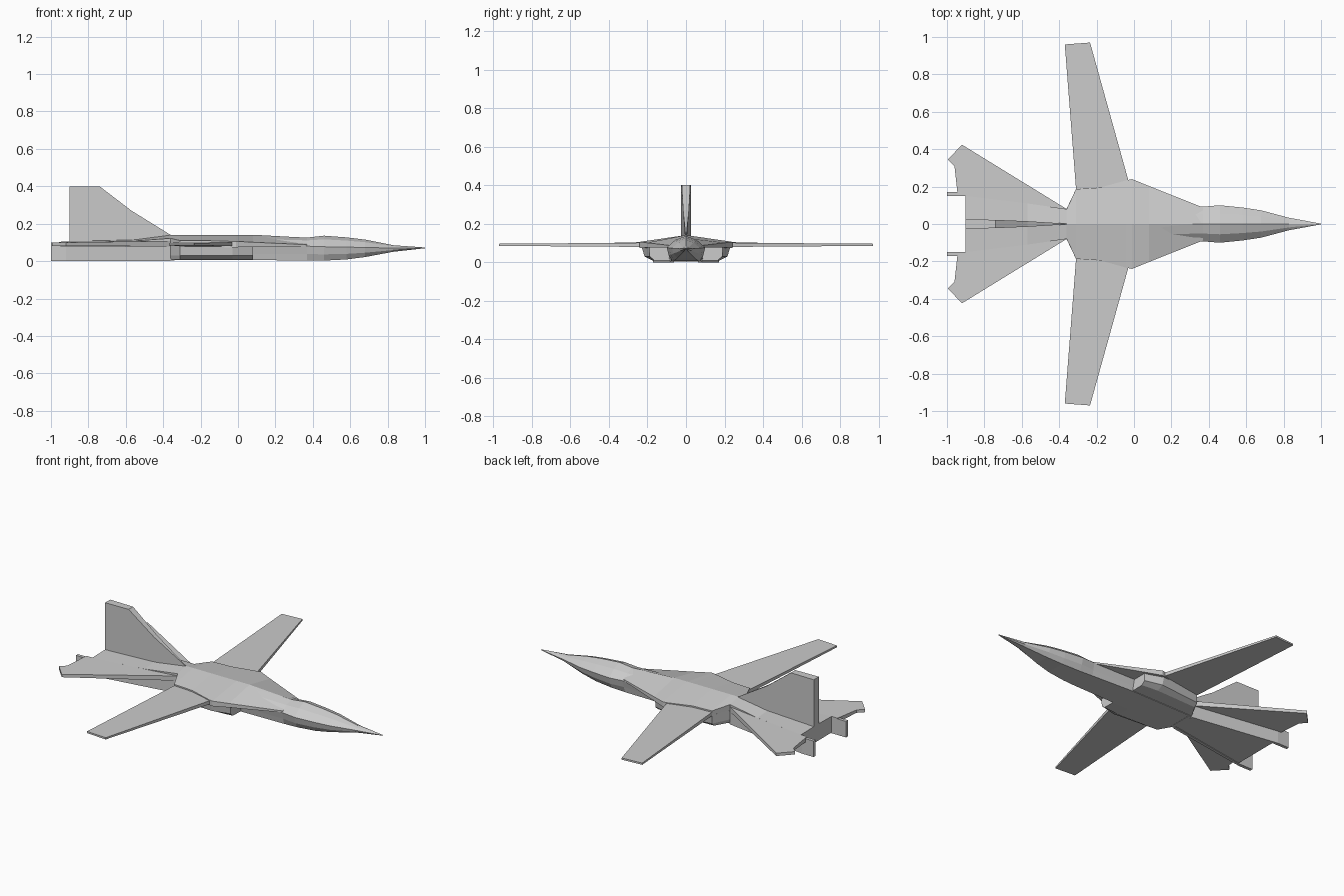
import bpy, bmesh


def loft(name, rings):
    """Skin a row of equal-length point rings and cap both ends."""
    bm = bmesh.new()
    rows = [[bm.verts.new(p) for p in ring] for ring in rings]
    n = len(rows[0])
    for a, b in zip(rows, rows[1:]):
        for i in range(n):
            j = (i + 1) % n
            bm.faces.new((a[i], a[j], b[j], b[i]))
    bm.faces.new(rows[0])
    bm.faces.new(rows[-1])
    bmesh.ops.remove_doubles(bm, verts=bm.verts, dist=0.0005)
    bmesh.ops.recalc_face_normals(bm, faces=bm.faces)
    mesh = bpy.data.meshes.new(name)
    bm.to_mesh(mesh)
    bm.free()
    ob = bpy.data.objects.new(name, mesh)
    bpy.context.collection.objects.link(ob)
    return ob


def mirrored(x, half):
    """Full ring at x from a half profile running top to bottom."""
    other = [(-y, z) for y, z in reversed(half) if y > 0]
    return [(x, y, z) for y, z in half + other]


def slab(name, outline, side):
    """Plan outline with its own bottom and top height per point."""
    return loft(name, [[(x, y * side, z0) for x, y, z0, z1 in outline],
                       [(x, y * side, z1) for x, y, z0, z1 in outline]])


# Nose, cockpit and belly: x, top z, half width, its z, belly half width, belly z
fuselage = [
    (1.00, .073, .002, .071, .001, .069),
    (0.83, .085, .033, .070, .018, .050),
    (0.68, .115, .073, .073, .045, .022),
    (0.58, .127, .088, .075, .060, .009),
    (0.46, .136, .100, .077, .070, .003),
    (0.37, .126, .093, .080, .075, .003),
    (0.08, .138, .100, .080, .085, .006),
    (-0.36, .135, .080, .080, .080, .005),
]
loft("fuselage", [mirrored(x, [(0, t), (w * .55, t - (t - zw) * .33), (w, zw),
                               (w * .9, zw - (zw - b) * .55), (wl, b)])
                  for x, t, w, zw, wl, b in fuselage])

# Wing glove and rear deck: x, ridge z, half width, edge top z, edge bottom z
deck = [
    (0.37, .125, .088, .088, .078),
    (0.08, .141, .203, .101, .076),
    (-0.01, .141, .240, .106, .074),
    (-0.04, .141, .234, .106, .074),
    (-0.18, .141, .195, .110, .074),
    (-0.31, .141, .187, .110, .074),
    (-0.36, .140, .080, .122, .074),
    (-0.57, .114, .110, .107, .074),
    (-0.90, .108, .150, .105, .074),
]
loft("glove_and_deck", [mirrored(x, [(0, t), (w, e), (w, b)])
                        for x, t, w, e, b in deck])

# Flaring rear body under the deck
loft("rear_body", [mirrored(x, [(w, .09), (w, .004)])
                   for x, w in ((-.34, .08), (-.36, .08), (-.90, .155))])

# Tail fin: x, z, half thickness
fin = [(-.90, .08, .025), (-.90, .40, .025), (-.74, .40, .022),
       (-.57, .27, .015), (-.36, .14, .002), (-.36, .08, .002)]
loft("tail_fin", [[(x, s * t, z) for x, z, t in fin] for s in (1, -1)])

for side, label in ((1, "left"), (-1, "right")):
    # Intake duct: x, outer top y, outer mid y, outer bottom y
    duct = [(.08, .190, .188, .165), (-.03, .232, .215, .175),
            (-.31, .187, .187, .165), (-.36, .082, .082, .078)]
    loft(label + "_intake",
         [[(x, side * y, z) for y, z in ((.06, .085), (a, .085), (b, .030),
                                         (c, .010), (.06, .008))]
          for x, a, b, c in duct])

    # Swing wing
    slab(label + "_wing", [(-.007, .15, .079, .102), (-.235, .97, .085, .096),
                           (-.370, .96, .085, .096), (-.307, .15, .079, .102)], side)

    # Tailplane
    slab(label + "_tailplane",
         [(-.36, .08, .078, .108), (-.92, .424, .082, .100),
          (-.995, .345, .082, .100), (-.96, .31, .082, .100),
          (-.942, .15, .078, .105), (-.90, .15, .078, .105),
          (-.90, .08, .078, .105)], side)

    # Side plate running back past the rear body
    slab(label + "_rear_plate",
         [(-.36, .082, 0, .09), (-.92, .170, 0, .10), (-1.0, .170, 0, .10),
          (-1.0, .150, 0, .10), (-.90, .150, 0, .10), (-.36, .062, 0, .09)], side)
